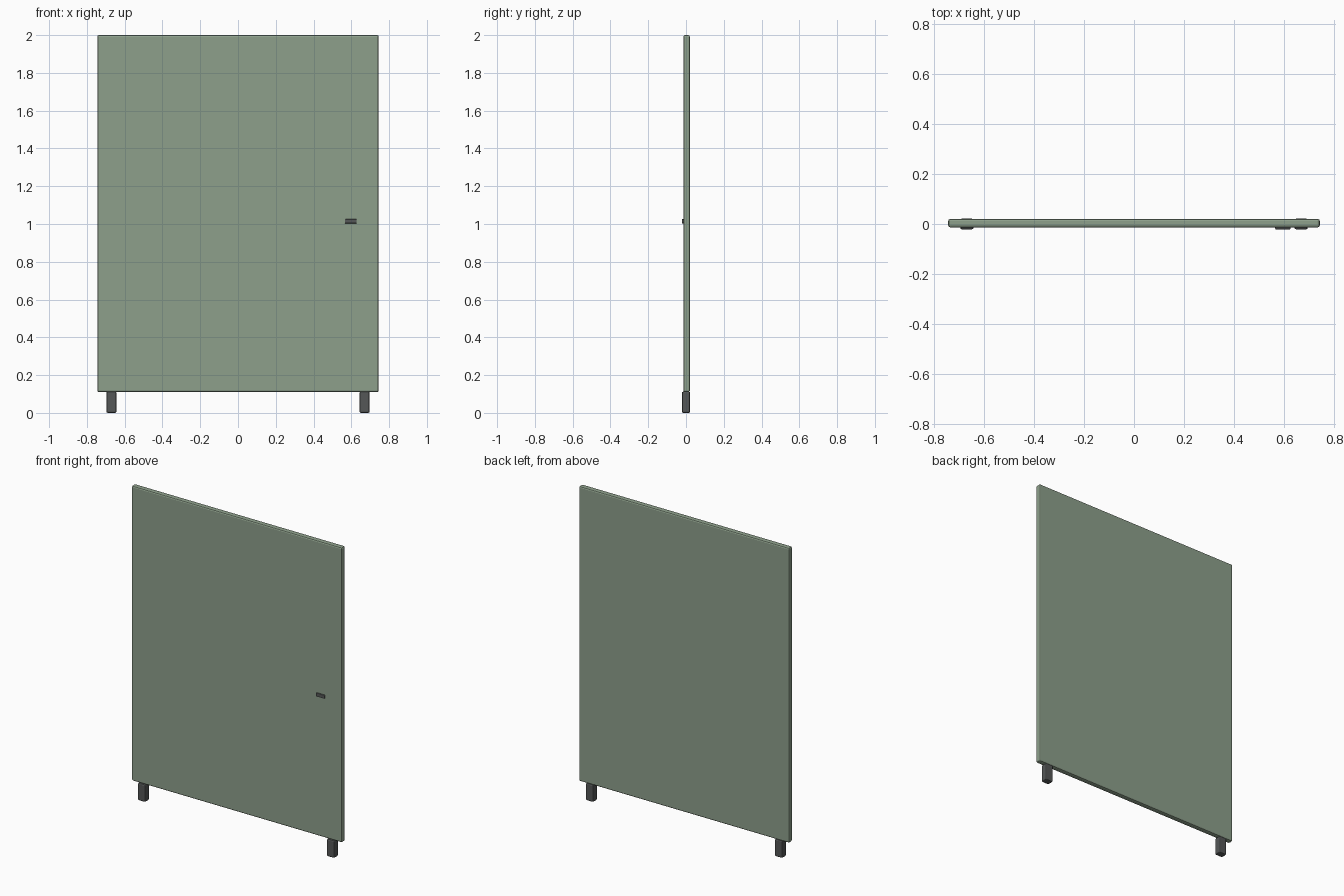
import bpy

if "Cube" in bpy.data.objects:
    bpy.data.objects.remove(bpy.data.objects["Cube"])


def material(name, color):
    m = bpy.data.materials.new(name)
    m.diffuse_color = (*color, 1)
    m.use_nodes = True
    m.node_tree.nodes["Principled BSDF"].inputs["Base Color"].default_value = m.diffuse_color
    return m


def box(name, lo, hi, bevel, mat):
    """Rounded box between two corners."""
    center = [(a + b) / 2 for a, b in zip(lo, hi)]
    bpy.ops.mesh.primitive_cube_add(size=1, location=center)
    ob = bpy.context.object
    ob.name = name
    ob.scale = [b - a for a, b in zip(lo, hi)]
    bpy.ops.object.transform_apply(location=False, rotation=False, scale=True)
    mod = ob.modifiers.new("rounded_edges", 'BEVEL')
    mod.width = bevel
    mod.segments = 2
    ob.data.materials.append(mat)
    return ob


green = material("sage_green", (0.27, 0.35, 0.26))
dark = material("dark_grey", (0.09, 0.095, 0.095))

# Main board
box("panel", (-0.745, -0.014, 0.11), (0.745, 0.021, 2.0), 0.009, green)

# Two short feet
for side, label in ((-1, "left"), (1, "right")):
    x = side * 0.67
    box(label + "_foot", (x - 0.027, -0.022, 0), (x + 0.027, 0.022, 0.113), 0.008, dark)

# Small pull on the front face
box("handle", (0.566, -0.022, 1.003), (0.628, -0.008, 1.026), 0.004, dark)
